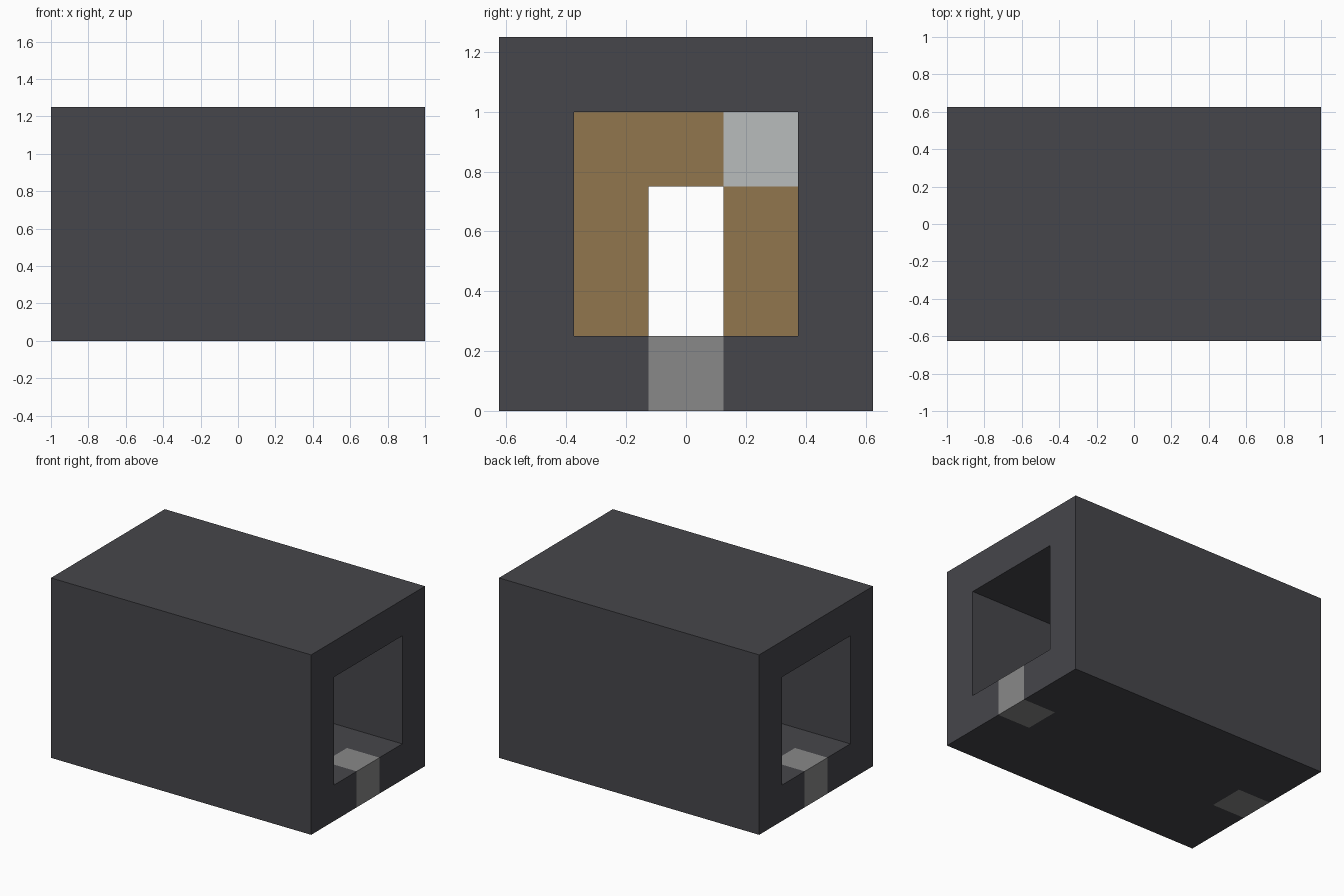
import bpy
import bmesh
from mathutils import Vector

cube = bpy.data.objects.get("Cube")
if cube:
    bpy.data.objects.remove(cube, do_unlink=True)

U = 0.25                      # block size
LENGTH, WIDTH, HEIGHT = 8 * U, 5 * U, 5 * U


def material(name, colour):
    mat = bpy.data.materials.new(name)
    mat.use_nodes = True
    mat.diffuse_color = (*colour, 1)
    mat.node_tree.nodes["Principled BSDF"].inputs["Base Color"].default_value = (*colour, 1)
    return mat


DARK = material("dark stone", (0.061, 0.061, 0.070))
GREY = material("mid grey", (0.246, 0.246, 0.246))
BROWN = material("brown wood", (0.283, 0.181, 0.076))
PALE = material("pale grey", (0.479, 0.503, 0.503))


def add_object(name, bm, *mats):
    bmesh.ops.recalc_face_normals(bm, faces=bm.faces)
    mesh = bpy.data.meshes.new(name)
    bm.to_mesh(mesh)
    bm.free()
    for mat in mats:
        mesh.materials.append(mat)
    obj = bpy.data.objects.new(name, mesh)
    bpy.context.collection.objects.link(obj)
    return obj


def box_mesh(low, high):
    low, high = Vector(low), Vector(high)
    bm = bmesh.new()
    bmesh.ops.create_cube(bm, size=1)
    bmesh.ops.scale(bm, vec=high - low, verts=bm.verts)
    bmesh.ops.translate(bm, vec=(low + high) / 2, verts=bm.verts)
    return bm


# Tunnel shell: a box whose two ends are inset and joined through
bm = box_mesh((-LENGTH / 2, -WIDTH / 2, 0), (LENGTH / 2, WIDTH / 2, HEIGHT))
bm.normal_update()
ends = [f for f in bm.faces if abs(f.normal.x) > 0.9]
bmesh.ops.inset_individual(bm, faces=ends, thickness=U, use_even_offset=True)
rims = [e for f in ends for e in f.edges]
bmesh.ops.delete(bm, geom=ends, context='FACES_ONLY')
bmesh.ops.bridge_loops(bm, edges=rims)

# Grey threshold block at each end of the floor
for axis, offset in ((Vector((1, 0, 0)), 3 * U), (Vector((0, 1, 0)), U / 2)):
    for side in (-1, 1):
        bmesh.ops.bisect_plane(bm, geom=bm.verts[:] + bm.edges[:] + bm.faces[:],
                               plane_co=axis * offset * side, plane_no=axis)
for face in bm.faces:
    c = face.calc_center_median()
    if abs(c.x) > 3 * U and abs(c.y) < U / 2 and c.z < U + 0.01:
        face.material_index = 1
add_object("tunnel_shell", bm, DARK, GREY)

# Inner partition with a doorway and one pale corner block: (y, z) extents in blocks
PARTS = (
    ("partition_right_jamb", (-1.5, 1), (-0.5, 3), BROWN),
    ("partition_left_jamb", (0.5, 1), (1.5, 3), BROWN),
    ("partition_lintel", (-1.5, 3), (0.5, 4), BROWN),
    ("partition_corner_block", (0.5, 3), (1.5, 4), PALE),
)
for name, low, high, mat in PARTS:
    bm = box_mesh((-U, low[0] * U, low[1] * U), (U, high[0] * U, high[1] * U))
    add_object(name, bm, mat)
